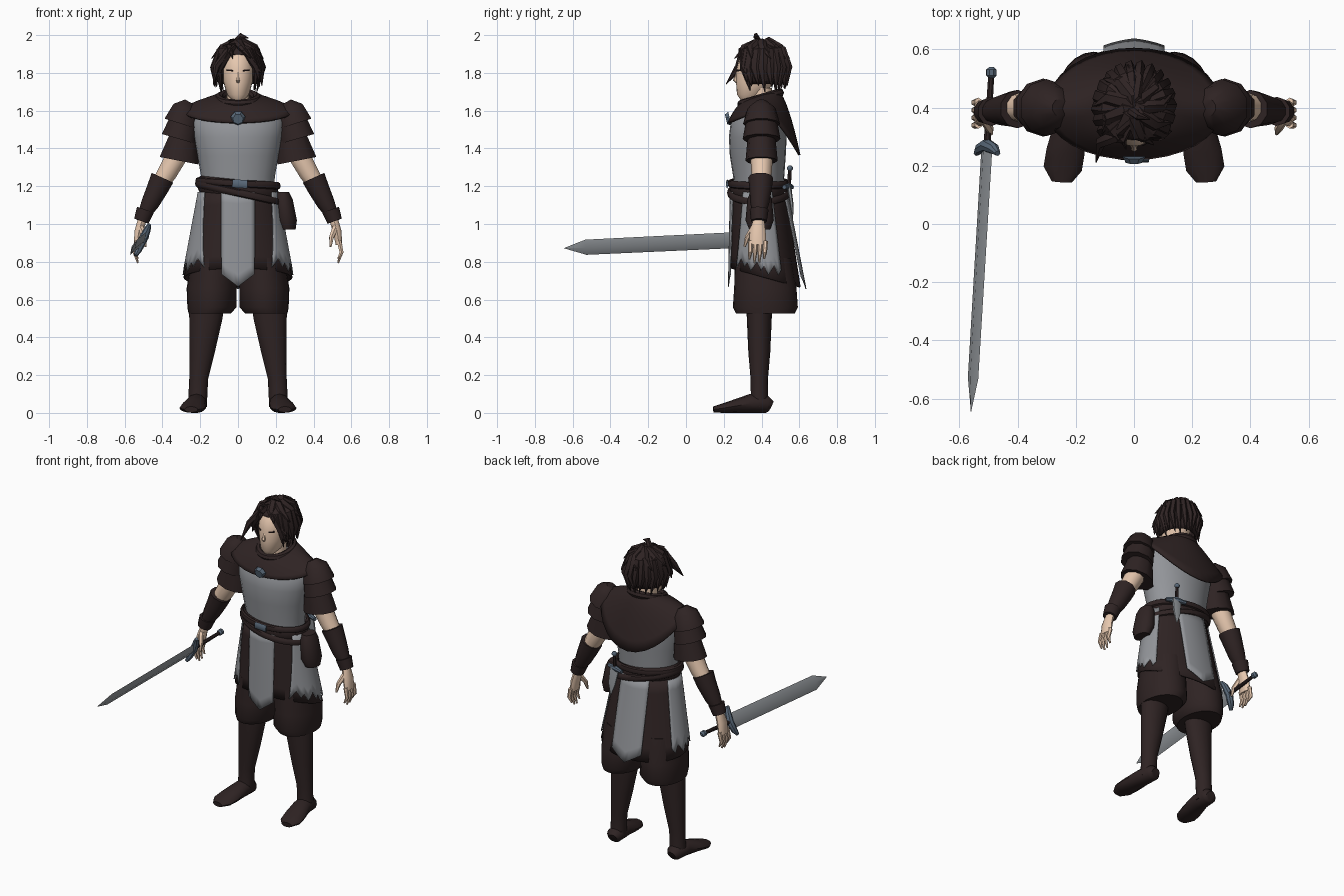
import bpy, bmesh, math, random
from mathutils import Vector
from math import sin, cos, pi, asin, radians

random.seed(4)
if "Cube" in bpy.data.objects:
    bpy.data.objects.remove(bpy.data.objects["Cube"])


def material(name, *rgb):
    m = bpy.data.materials.new(name)
    m.use_nodes = True
    m.diffuse_color = (*rgb, 1)
    m.node_tree.nodes["Principled BSDF"].inputs["Base Color"].default_value = (*rgb, 1)
    return m


DARK = material("dark brown cloth", .028, .017, .017)
GREY = material("grey cloth", .29, .30, .32)
STEEL = material("steel", .30, .32, .34)
BLUE = material("blue grey metal", .10, .14, .19)
SKIN = material("skin", .80, .58, .43)


def build(name, verts, faces, mat, thick=0):
    me = bpy.data.meshes.new(name)
    me.from_pydata(verts, [], faces)
    bm = bmesh.new()
    bm.from_mesh(me)
    bmesh.ops.remove_doubles(bm, verts=bm.verts, dist=.0002)
    bmesh.ops.recalc_face_normals(bm, faces=bm.faces)
    bm.to_mesh(me)
    bm.free()
    me.materials.append(mat)
    me.shade_smooth()
    me.set_sharp_from_angle(angle=radians(42))
    ob = bpy.data.objects.new(name, me)
    bpy.context.collection.objects.link(ob)
    if thick:
        mod = ob.modifiers.new("thickness", "SOLIDIFY")
        mod.thickness = thick
        mod.offset = 0
    return ob


def sheet(name, f, nu, nv, mat, thick=0):
    """Grid surface from a function of u and v."""
    verts = [f(i / nu, j / nv) for j in range(nv + 1) for i in range(nu + 1)]
    w = nu + 1
    faces = [(j * w + i, j * w + i + 1, (j + 1) * w + i + 1, (j + 1) * w + i)
             for j in range(nv) for i in range(nu)]
    return build(name, verts, faces, mat, thick)


def skin_rings(name, rings, mat):
    n = len(rings[0])
    faces = [(k * n + i, k * n + (i + 1) % n, (k + 1) * n + (i + 1) % n, (k + 1) * n + i)
             for k in range(len(rings) - 1) for i in range(n)]
    faces += [tuple(range(n)), tuple(range(len(rings) * n - n, len(rings) * n))]
    return build(name, [v for r in rings for v in r], faces, mat)


def loft(name, rings, mat, n=24):
    """Stack of level ellipses: x, y, z, half width, half depth."""
    return skin_rings(name, [[(x + rx * sin(2 * pi * i / n), y - ry * cos(2 * pi * i / n), z)
                              for i in range(n)] for x, y, z, rx, ry in rings], mat)


def tube(name, pts, radii, mat, n=10, ref=(0, 1, 0)):
    """Tapered tube on a path; a radius may be (along ref, across ref)."""
    pts = [Vector(p) for p in pts]
    rings = []
    for k, p in enumerate(pts):
        d = (pts[min(k + 1, len(pts) - 1)] - pts[max(k - 1, 0)]).normalized()
        a = (Vector(ref) - d * d.dot(Vector(ref))).normalized()
        b = d.cross(a)
        r = radii[k] if isinstance(radii[k], tuple) else (radii[k], radii[k])
        rings.append([p + a * r[0] * cos(2 * pi * i / n) + b * r[1] * sin(2 * pi * i / n)
                      for i in range(n)])
    return skin_rings(name, rings, mat)


def mix(a, b, t):
    return a + (b - a) * t


# Torso, neck and face
loft("torso", [(0, .385, 1.15, .19, .13), (0, .385, 1.25, .195, .135), (0, .38, 1.36, .215, .148),
               (0, .38, 1.46, .235, .153), (0, .382, 1.54, .245, .145),
               (0, .39, 1.6, .21, .11), (0, .395, 1.64, .13, .08)], GREY)
loft("neck", [(0, .395, z, .06, .06) for z in (1.58, 1.72)], SKIN)
loft("face", [(0, .325, 1.655, .03, .035), (0, .345, 1.685, .058, .075), (0, .365, 1.75, .077, .1),
              (0, .38, 1.82, .088, .113), (0, .39, 1.89, .084, .105), (0, .4, 1.94, .05, .06)], SKIN)
tube("nose", [(0, .275, 1.81), (0, .26, 1.76), (0, .275, 1.745)], [.006, .012, .006], SKIN, 6)
for s, side in ((1, "left"), (-1, "right")):
    tube(side + "_eye", [(s * .028, .272, 1.812), (s * .058, .29, 1.815)], [.005, .005], DARK, 6)


# Skirt, cloth panels and belts
def skirt(a, t, off=0):
    hem = .715 + .05 * cos(a)
    rx, ry = mix(.2, .285, t) + off, mix(.14, .183, t) + off
    return (rx * sin(a), mix(.385, .42, t) - ry * cos(a), mix(1.17, hem, t))


sheet("skirt", lambda u, v: skirt(2 * pi * u, v), 32, 6, DARK, .008)


def front_panel(u, v):
    x = mix(-.085, .085, u)
    t = v * (1.24 - .17 * abs(2 * u - 1))
    return skirt(asin(x / mix(.2, .285, t)), t, .01)


def back_panel(u, v):
    x = mix(-.095, .095, u)
    t = v * (1.02 - .12 * abs(2 * u - 1))
    return skirt(pi - asin(x / mix(.2, .285, t)), t, .01 + .02 * t)


sheet("front_panel", front_panel, 8, 8, GREY, .006)
sheet("back_panel", back_panel, 8, 8, GREY, .006)
for s, side in ((1, "left"), (-1, "right")):
    def side_panel(u, v):
        t = v * (.96 - .13 * (round(u * 14) * 2 % 5) / 4)
        return skirt(s * radians(mix(mix(57, 38, v), 118, u)), t, .01)
    sheet(side + "_ragged_panel", side_panel, 14, 7, GREY, .006)


def band(name, z, half, slope, grow):
    def f(u, v):
        a, b = 2 * pi * u, 2 * pi * v
        g = grow + .014 * cos(b)
        x = (.2 + g) * sin(a)
        return (x, .385 - (.14 + g) * cos(a), z + half * sin(b) - slope * x)
    sheet(name, f, 32, 8, DARK)


band("waist_sash", 1.19, .045, .1, .0)
band("upper_belt", 1.215, .02, .06, .012)
band("slung_belt", 1.165, .02, .22, .014)
tube("belt_buckle", [(-.03, .218, 1.215), (.05, .218, 1.21)], [(.006, .022)] * 2, BLUE, 8)
loft("belt_pouch", [(.235, .39, 1.17, .035, .05), (.24, .39, 1.13, .05, .065),
                    (.255, .39, 1.02, .057, .075), (.265, .39, .97, .04, .055)], DARK, 12)


# Mantle with a pointed back, collar and brooch
def mantle(u, v):
    a = 2 * pi * u
    front, back = max(0, cos(a)), max(0, -cos(a))
    x = mix(.1, .3, v) * sin(a)
    y = .395 - cos(a) * mix(.085, .17 if front else .205, v)
    bottom = 1.605 - .07 * front - .24 * back ** 1.5
    return (x, y, mix(1.675 - .03 * cos(a), bottom, v ** 1.6))


sheet("mantle", mantle, 32, 8, DARK, .012)


def collar(u, v):
    a, b = 2 * pi * u, 2 * pi * v
    r = .1 + .024 * cos(b)
    return (r * sin(a), .395 - r * cos(a), 1.665 - .03 * cos(a) + .024 * sin(b))


sheet("collar", collar, 24, 8, DARK)
tube("brooch", [(0, .232, 1.56), (0, .212, 1.555)], [.04, .028], BLUE, 7, (0, 0, -1))

# Arms, hands and legs, mirrored
for s, side in ((1, "left_"), (-1, "right_")):
    def limb(name, pts, radii, mat, n=10, ref=(0, 1, 0)):
        tube(side + name, [(s * x, y, z) for x, y, z in pts], radii, mat, n, ref)

    limb("shoulder_cap", [(.255, .4, 1.645), (.275, .4, 1.61), (.3, .4, 1.53)], [.03, .075, .098], DARK)
    limb("shoulder_middle", [(.28, .4, 1.56), (.312, .4, 1.45)], [.08, .1], DARK)
    limb("sleeve", [(.28, .4, 1.5), (.312, .4, 1.335)], [(.07, .07), (.085, .11)], DARK)
    limb("upper_arm", [(.28, .4, 1.5), (.325, .4, 1.36), (.375, .4, 1.27), (.42, .4, 1.2)],
         [.06, .06, .054, .045], SKIN)
    limb("bracer", [(.4, .395, 1.245), (.425, .395, 1.19), (.465, .39, 1.11), (.495, .387, 1.055)],
         [.066, .06, .05, .036], DARK)
    limb("wrist_cuff", [(.49, .387, 1.075), (.512, .386, 1.015)], [.05, .042], DARK)
    limb("palm", [(.505, .386, 1.03), (.525, .38, .96), (.535, .38, .89)],
         [(.028, .024), (.042, .024), (.045, .018)], SKIN)
    for k in range(4):
        y, drop = .342 + .026 * k, .02 * abs(k - 1.4)
        limb("finger_%d" % (k + 1), [(.535, y, .91), (.548, y - .003, .85), (.53, y - .006, .785 + drop)],
             [.014, .012, .005], SKIN, 6)
    limb("thumb", [(.515, .36, .98), (.495, .325, .93), (.49, .31, .88)], [.018, .014, .006], SKIN, 6)

    loft(side + "trouser_leg", [(s * x, y, z, a, b) for x, y, z, a, b in (
        (.155, .415, .53, .085, .1), (.15, .42, .525, .112, .155), (.138, .42, .56, .13, .172),
        (.14, .42, .66, .132, .165), (.125, .41, .82, .12, .15))], DARK)
    loft(side + "boot_shaft", [(s * x, .388, z, a, b) for x, z, a, b in (
        (.165, .6, .095, .07), (.17, .5, .088, .066), (.19, .32, .067, .058),
        (.208, .18, .05, .046), (.212, .1, .05, .045), (.215, .03, .05, .05))], DARK, 16)
    limb("boot_foot", [(.212, .45, .035), (.214, .43, .045), (.22, .34, .05), (.235, .25, .034),
                       (.245, .19, .024), (.248, .145, .018)],
         [(.03, .03), (.05, .045), (.055, .05), (.066, .034), (.066, .024), (.035, .016)], DARK, 12, (1, 0, 0))

# Sword in the right hand
roll = Vector((sin(.42), 0, cos(.42)))
hilt = Vector((-.505, .27, .915))
butt = Vector((-.49, .52, .93))
tube("sword_blade", [hilt, (-.553, -.53, .877), (-.56, -.645, .872)],
     [(.046, .013), (.044, .011), (.001, .001)], STEEL, 4, roll)
tube("sword_guard", [hilt + roll * k * .03 - Vector((0, .003 * k * k, 0)) for k in (-3, -2, 0, 2, 3)],
     [.01, .019, .024, .019, .01], BLUE, 8)
tube("sword_grip", [hilt, butt], [.013, .011], DARK, 8, roll)
tube("sword_pommel", [butt + Vector((0, k * .01, 0)) for k in (-2, -1, 1, 2)],
     [.008, .019, .019, .008], BLUE, 8, roll)

# Dagger at the back of the belt
tube("dagger_grip", [(.13, .545, 1.19), (.13, .55, 1.29)], [.01, .01], DARK, 8)
tube("dagger_pommel", [(.13, .55, 1.28 + k * .01) for k in range(4)], [.007, .016, .016, .007], BLUE, 8)
tube("dagger_guard", [(.07, .56, 1.195), (.13, .545, 1.2), (.19, .52, 1.195)], [.012, .018, .012], BLUE, 8)
tube("dagger_blade", [(.13, .545, 1.2), (.14, .56, 1.1), (.145, .565, 1.03)],
     [(.012, .035), (.01, .026), .002], STEEL, 6)


# Hair: cap open at the face, covered by tapered locks
def scalp(a, polar, swell=1.0):
    r = swell * sin(polar)
    return Vector((.124 * r * sin(a), .402 - .13 * r * cos(a), 1.825 + .135 * swell * cos(polar)))


def hair_cap(u, v):
    a = 2 * pi * u - pi
    reach = mix(58, 128, min(1, max(0, (abs(a) - .5) / .4)))
    return scalp(a, v * radians(reach))


sheet("hair_cap", hair_cap, 36, 10, DARK, .008)


def lock(name, pts, wide=.034):
    tube(name, pts, [(wide * .5, .01), (wide, .02), (wide * .85, .018), (.002, .002)], DARK, 6, (.3, .9, .2))


count = 22
for i in range(count):
    a = 2 * pi * (i + .5) / count - pi
    s = 1 if a > 0 else -1
    end = s * max(abs(a), .78 + .1 * random.random())
    low = radians(random.uniform(122, 142) if abs(a) > .6 else random.uniform(98, 120))
    lock("hair_lock_%d" % (i + 1), [scalp(a, .3), scalp(mix(a, end, .4), .85, 1.03),
                                    scalp(end, 1.55, 1.04), scalp(end + .15 * s, low, 1.24)])
for i in range(9):
    a = 2 * pi * i / 9
    lock("crown_lock_%d" % (i + 1), [scalp(a + 2.6, .2), scalp(a, .25, 1.05), scalp(a + .2, .75, 1.09),
                                     scalp(a + .5, 1.25, 1.2)], .03)
lock("long_fringe", [scalp(-.3, .5), scalp(-.6, 1, 1.08), (-.115, .28, 1.83), (-.13, .212, 1.74)], .026)
lock("top_curl", [(-.02, .4, 1.94), (-.005, .385, 1.97), (.015, .37, 1.995), (.055, .36, 1.985)], .016)
